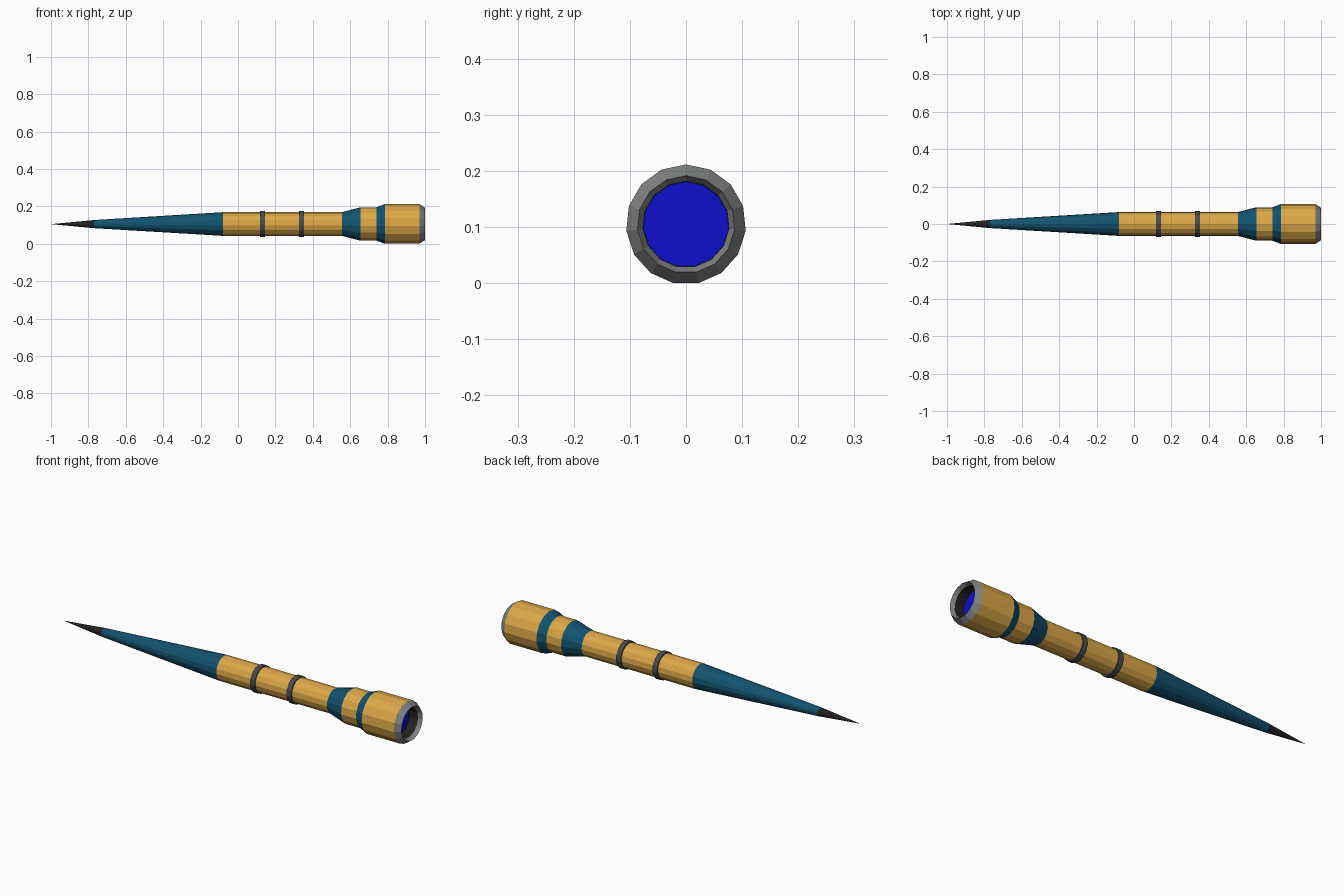
import bpy, bmesh, math

if "Cube" in bpy.data.objects:
    bpy.data.objects.remove(bpy.data.objects["Cube"])

SIDES = 15
AXIS_Z = 0.107 * math.cos(math.pi / SIDES)   # lowest flat rests on z = 0


def material(name, rgb):
    m = bpy.data.materials.new(name)
    m.diffuse_color = (*rgb, 1.0)
    m.use_nodes = True
    m.node_tree.nodes["Principled BSDF"].inputs["Base Color"].default_value = m.diffuse_color
    return m


gold = material("golden yellow", (0.72, 0.39, 0.065))
teal = material("dark teal", (0.006, 0.085, 0.16))
black = material("near black", (0.018, 0.015, 0.015))
grey = material("mid grey", (0.22, 0.225, 0.225))
iron = material("dark grey", (0.065, 0.07, 0.075))
blue = material("deep blue", (0.004, 0.004, 0.6))


def lathe(name, profile, mat):
    """Revolve (x, radius) points around the long axis, one corner pointing up."""
    bm = bmesh.new()
    rings = []
    for x, r in profile:
        if r == 0:
            rings.append([bm.verts.new((x, 0, 0))])
            continue
        angles = [2 * math.pi * i / SIDES for i in range(SIDES)]
        rings.append([bm.verts.new((x, r * math.sin(t), r * math.cos(t))) for t in angles])
    for a, b in zip(rings, rings[1:]):
        for i in range(SIDES):
            j = (i + 1) % SIDES
            corners = [a[i % len(a)], b[i % len(b)], b[j % len(b)], a[j % len(a)]]
            bm.faces.new(list(dict.fromkeys(corners)))
    mesh = bpy.data.meshes.new(name)
    bm.to_mesh(mesh)
    bm.free()
    mesh.materials.append(mat)
    obj = bpy.data.objects.new(name, mesh)
    obj.location.z = AXIS_Z
    bpy.context.collection.objects.link(obj)
    return obj


# Pointed end and long taper
lathe("tip", [(-1.0, 0), (-0.77, 0.022)], black)
lathe("taper", [(-0.77, 0.022), (-0.08, 0.064)], teal)

# Handle and its two raised bands
lathe("handle", [(-0.08, 0.064), (0.555, 0.064)], gold)
for i, x in enumerate((0.131, 0.34)):
    lathe(f"band_{i + 1}", [(x - 0.0135, 0.06), (x - 0.0135, 0.07),
                            (x + 0.0135, 0.07), (x + 0.0135, 0.06)], iron)

# Stepped head
lathe("lower_flare", [(0.555, 0.064), (0.655, 0.09)], teal)
lathe("neck", [(0.655, 0.09), (0.74, 0.09)], gold)
lathe("upper_flare", [(0.74, 0.09), (0.785, 0.107)], teal)
lathe("head", [(0.785, 0.107), (0.97, 0.107)], gold)

# Bevelled rim, dark recess and lens at its bottom
lathe("rim", [(0.97, 0.107), (1.0, 0.087), (0.98, 0.077)], grey)
lathe("recess", [(0.98, 0.077), (0.93, 0.076)], black)
lathe("lens", [(0.93, 0.076), (0.93, 0)], blue)
